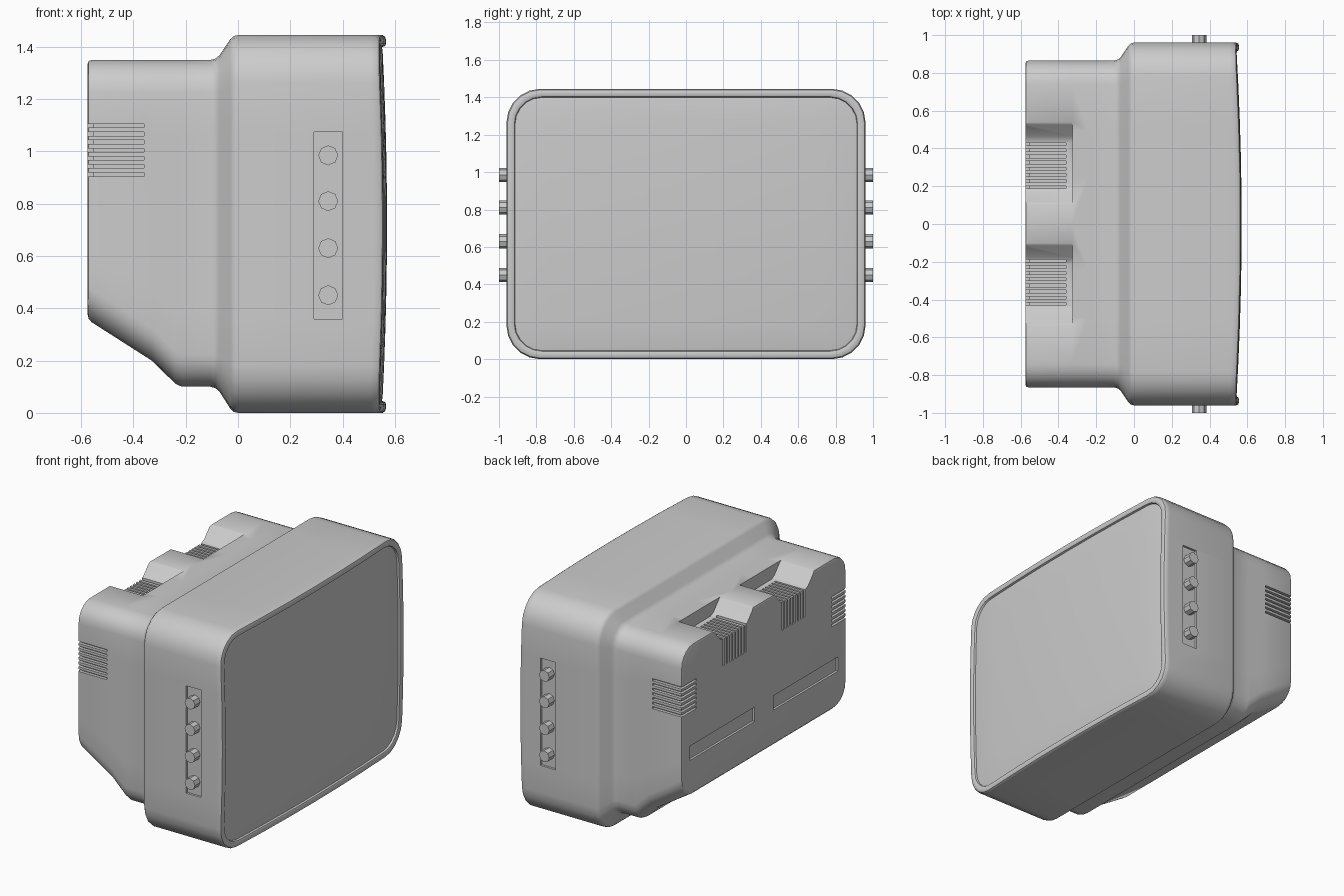
import bpy, bmesh, math

if "Cube" in bpy.data.objects:
    bpy.data.objects.remove(bpy.data.objects["Cube"])

ZC = 0.7225


def make_object(name, bm):
    bmesh.ops.recalc_face_normals(bm, faces=bm.faces[:])
    me = bpy.data.meshes.new(name)
    bm.to_mesh(me)
    bm.free()
    ob = bpy.data.objects.new(name, me)
    bpy.context.collection.objects.link(ob)
    return ob


def rounded_rect(hy, z0, z1, r, corner=5, side=6):
    """(y, z) loop with rounded corners and subdivided straight sides."""
    pts = []
    centres = [(hy - r, z1 - r), (-hy + r, z1 - r), (-hy + r, z0 + r), (hy - r, z0 + r)]
    for k, (cy, cz) in enumerate(centres):
        for i in range(corner + 1):
            a = math.pi / 2 * (k + i / corner)
            pts.append((cy + r * math.cos(a), cz + r * math.sin(a)))
        ny, nz = centres[(k + 1) % 4]
        a = math.pi / 2 * (k + 1)
        ey, ez = ny + r * math.cos(a), nz + r * math.sin(a)
        sy, sz = pts[-1]
        for i in range(1, side):
            pts.append((sy + (ey - sy) * i / side, sz + (ez - sz) * i / side))
    return pts


def bulge(y, z):
    """Curved front of the tube."""
    return 0.57 - 0.03 * (y / 0.96) ** 2 - 0.02 * ((z - ZC) / ZC) ** 2


def prism(bm, pts, axis, a, b):
    """Extrude a 2D outline along axis: 0 = x with (y,z), 1 = y with (x,z), 2 = z with (x,y)."""
    def place(p, t):
        c = list(p)
        c.insert(axis, t)
        return c
    lo = [bm.verts.new(place(p, a)) for p in pts]
    hi = [bm.verts.new(place(p, b)) for p in pts]
    bm.faces.new(lo)
    bm.faces.new(hi[::-1])
    n = len(pts)
    for i in range(n):
        bm.faces.new((lo[i], lo[(i + 1) % n], hi[(i + 1) % n], hi[i]))


def box(bm, x, y, z):
    prism(bm, [(x[0], y[0]), (x[1], y[0]), (x[1], y[1]), (x[0], y[1])], 2, *z)


def cut(target, bm, name):
    cutter = make_object(name, bm)
    cutter.hide_render = True
    mod = target.modifiers.new(name, 'BOOLEAN')
    mod.operation, mod.solver, mod.object = 'DIFFERENCE', 'EXACT', cutter
    bpy.context.view_layer.objects.active = target
    bpy.ops.object.modifier_apply(modifier=name)
    bpy.data.objects.remove(cutter)


# Housing: rounded rings lofted from the rear to the screen
rings = []
for x, hy, z0, z1, r in [(-0.575, 0.85, 0.375, 1.335, 0.11), (-0.571, 0.861, 0.36, 1.346, 0.12),
                         (-0.56, 0.865, 0.347, 1.35, 0.125), (-0.33, 0.865, 0.2, 1.35, 0.125),
                         (-0.24, 0.865, 0.112, 1.35, 0.125), (-0.215, 0.865, 0.1, 1.35, 0.125)]:
    rings.append([(x, y, z) for y, z in rounded_rect(hy, z0, z1, r)])
for x, t in [(-0.105, 0), (-0.085, 0.06), (-0.07, 0.2), (-0.03, 0.83), (-0.017, 0.96), (0.0, 1)]:
    loop = rounded_rect(0.865 + 0.095 * t, 0.1 * (1 - t), 1.35 + 0.095 * t, 0.125 + 0.055 * t)
    rings.append([(x, y, z) for y, z in loop])
# Raised bead around the screen
for off, inset in [(-0.02, 0), (0.003, 0), (0.012, 0.006), (0.015, 0.016), (0.015, 0.032),
                   (0.01, 0.042), (-0.002, 0.046)]:
    loop = rounded_rect(0.96 - inset, inset, 1.445 - inset, 0.18 - inset * 0.8)
    rings.append([(bulge(y, z) + off, y, z) for y, z in loop])
# Bulging screen
edge = rounded_rect(0.914, 0.046, 1.399, 0.143)
for f in (0.98, 0.8, 0.6, 0.4, 0.2):
    loop = [(y * f, ZC + (z - ZC) * f) for y, z in edge]
    rings.append([(bulge(y, z), y, z) for y, z in loop])

bm = bmesh.new()
loops = [[bm.verts.new(p) for p in ring] for ring in rings]
n = len(loops[0])
for a, b in zip(loops, loops[1:]):
    for i in range(n):
        bm.faces.new((a[i], a[(i + 1) % n], b[(i + 1) % n], b[i]))
bm.faces.new(loops[0])
tip = bm.verts.new((0.57, 0, ZC))
for i in range(n):
    bm.faces.new((loops[-1][i], loops[-1][(i + 1) % n], tip))
housing = make_object("monitor_housing", bm)

# Two scooped notches in the rear top edge
half = [(0.235, 1.36), (0.205, 1.342), (0.145, 1.275), (0.115, 1.26)]
bm = bmesh.new()
for c in (-0.32, 0.32):
    outline = [(c - d, z) for d, z in half] + [(c + d, z) for d, z in half[::-1]]
    outline += [(c + 0.235, 1.5), (c - 0.235, 1.5)]
    prism(bm, outline, 0, -0.7, -0.325)
cut(housing, bm, "notch_cutter")

bm = bmesh.new()
for s in (-1, 1):
    # Top vents wrapping down the rear
    for i in range(8):
        y = s * (0.195 + i * 0.0325)
        prism(bm, [(-0.36, 1.32), (-0.36, 1.24), (-0.555, 1.24), (-0.555, 1.08),
                   (-0.62, 1.08), (-0.62, 1.32)], 1, y - 0.0075, y + 0.0075)
    # Side vents wrapping round the rear corner
    for i in range(7):
        z = 0.912 + i * 0.031
        prism(bm, [(-0.36, s * 0.9), (-0.36, s * 0.845), (-0.555, s * 0.845), (-0.555, s * 0.71),
                   (-0.62, s * 0.71), (-0.62, s * 0.9)], 2, z - 0.007, z + 0.007)
    # Control panel recess and rear label recess
    box(bm, (0.29, 0.40), sorted((s * 0.945, s * 1.0)), (0.36, 1.075))
    box(bm, (-0.62, -0.56), sorted((s * 0.1, s * 0.78)), (0.585, 0.68))
cut(housing, bm, "recess_cutter")

# Control knobs: four octagonal buttons per side
bm = bmesh.new()
for s in (-1, 1):
    for z in (0.45, 0.63, 0.81, 0.985):
        prism(bm, [(0.345 + 0.038 * math.cos(k * math.pi / 4), z + 0.038 * math.sin(k * math.pi / 4))
                   for k in range(8)], 1, s * 0.94, s * 1.0)
knobs = make_object("control_knobs", bm)

# Smooth shading with sharp edges kept
bpy.ops.object.select_all(action='DESELECT')
for ob in (housing, knobs):
    ob.select_set(True)
bpy.context.view_layer.objects.active = housing
bpy.ops.object.shade_smooth_by_angle(angle=math.radians(35))
